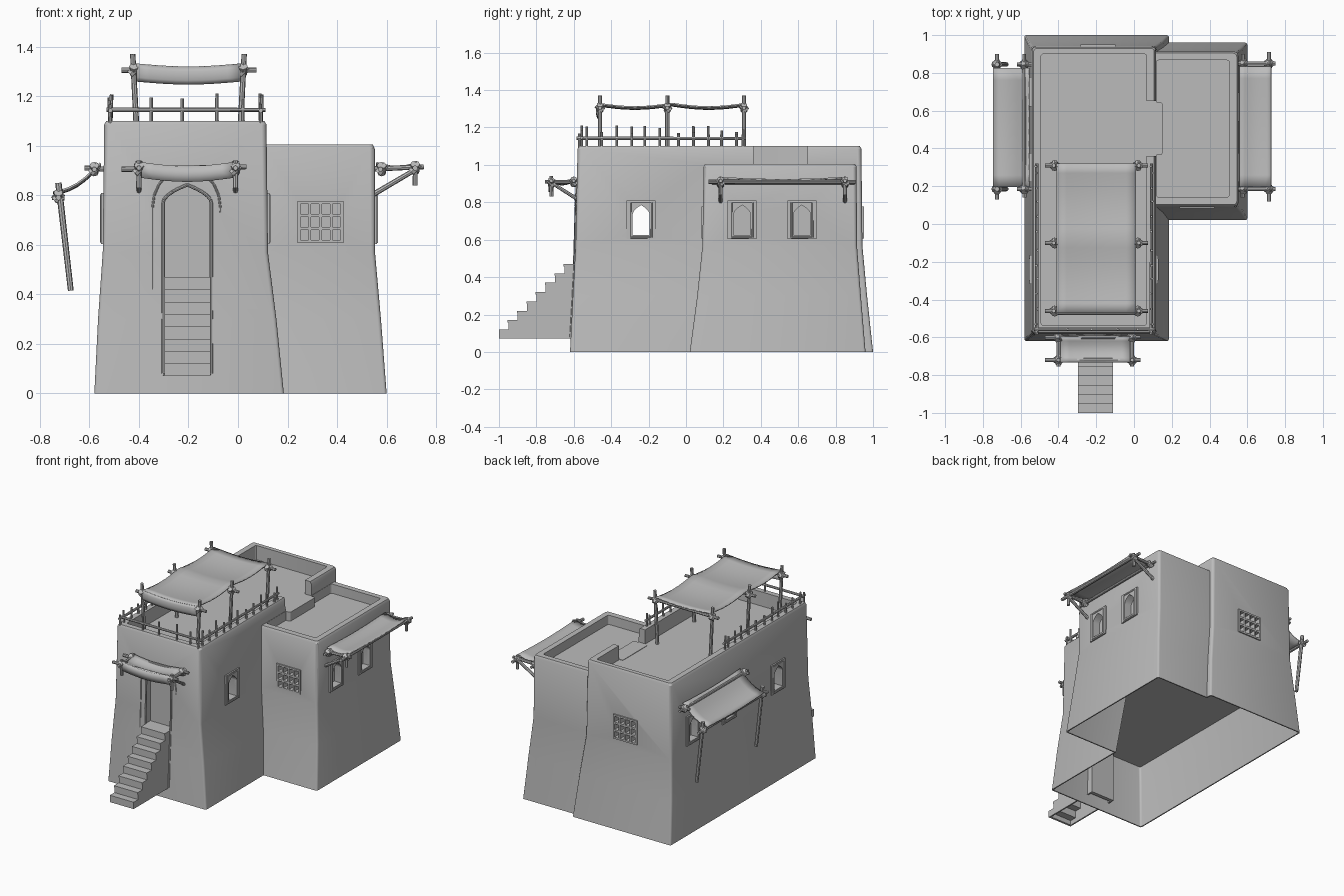
import bpy, bmesh, math, random
from mathutils import Vector

if "Cube" in bpy.data.objects:
    bpy.data.objects.remove(bpy.data.objects["Cube"])

random.seed(4)
clay = bpy.data.materials.new("grey_clay")
clay.diffuse_color = (0.5, 0.5, 0.5, 1)
clay.use_nodes = True
clay.node_tree.nodes["Principled BSDF"].inputs["Base Color"].default_value = clay.diffuse_color


def finish(name, bm, smooth=True):
    bmesh.ops.recalc_face_normals(bm, faces=bm.faces)
    me = bpy.data.meshes.new(name)
    bm.to_mesh(me)
    bm.free()
    me.materials.append(clay)
    ob = bpy.data.objects.new(name, me)
    bpy.context.collection.objects.link(ob)
    if smooth:
        shade(ob)
    return ob


def shade(ob):
    bpy.ops.object.select_all(action='DESELECT')
    ob.select_set(True)
    bpy.context.view_layer.objects.active = ob
    bpy.ops.object.shade_smooth_by_angle(angle=math.radians(30))


def loft(name, rings):
    """Closed solid through rounded rectangles (x0, x1, y0, y1, z, radius)."""
    bm = bmesh.new()
    loops = []
    for x0, x1, y0, y1, z, r in rings:
        loop = []
        for i, (cx, cy) in enumerate([(x1-r, y1-r), (x0+r, y1-r), (x0+r, y0+r), (x1-r, y0+r)]):
            for k in range(4):
                a = math.pi / 2 * (i + k / 3)
                loop.append(bm.verts.new((cx + r*math.cos(a), cy + r*math.sin(a), z)))
        loops.append(loop)
    for a, b in zip(loops, loops[1:]):
        for i in range(16):
            j = (i + 1) % 16
            bm.faces.new((a[i], a[j], b[j], b[i]))
    bm.faces.new(loops[0])
    bm.faces.new(loops[-1])
    return finish(name, bm, False)


def prisms(name, outlines, axis, a, b):
    """Extrude (u, z) outlines from a to b along x or y."""
    bm = bmesh.new()
    for pts in outlines:
        ends = [[bm.verts.new((d, u, z) if axis == 'x' else (u, d, z)) for u, z in pts] for d in (a, b)]
        n = len(pts)
        for i in range(n):
            bm.faces.new((ends[0][i], ends[0][(i+1) % n], ends[1][(i+1) % n], ends[1][i]))
        bm.faces.new(ends[0])
        bm.faces.new(ends[1])
    return finish(name, bm, False)


def rect(u0, u1, z0, z1):
    return [(u0, z0), (u1, z0), (u1, z1), (u0, z1)]


def arch(c, w, z0, spring, top):
    """Pointed arch outline centred on c."""
    half = [(w * (1 - (t / 5) ** 1.9), spring + (top - spring) * t / 5) for t in range(5)]
    return ([(c - w, z0), (c + w, z0)] + [(c + u, z) for u, z in half] + [(c, top)]
            + [(c - u, z) for u, z in reversed(half)])


def combine(ob, tool, op, keep=False):
    m = ob.modifiers.new("cut", 'BOOLEAN')
    m.object, m.operation, m.solver = tool, op, 'EXACT'
    bpy.context.view_layer.objects.active = ob
    bpy.ops.object.modifier_apply(modifier=m.name)
    if not keep:
        bpy.data.objects.remove(tool)


def poles(name, segs):
    """Round sticks, each (start, end, radius)."""
    bm = bmesh.new()
    for p, q, r in segs:
        p, q = Vector(p), Vector(q)
        d = q - p
        mat = d.to_track_quat('Z', 'Y').to_matrix().to_4x4()
        mat.translation = (p + q) / 2
        bmesh.ops.create_cone(bm, cap_ends=True, segments=8, radius1=r, radius2=r * 0.9,
                              depth=d.length, matrix=mat)
    return finish(name, bm)


def knots(name, points):
    """Rope wraps at pole crossings."""
    off = 0.016
    segs = []
    for x, y, z in points:
        segs += [((x-off, y, z-off), (x+off, y, z+off), 0.019), ((x, y-off, z+off), (x, y+off, z-off), 0.019)]
    return poles(name, segs)


def cloth(name, f, nu, nv, thick=0.008):
    """Sheet with f(u, v) giving a position for u, v in 0..1."""
    bm = bmesh.new()
    g = [[bm.verts.new(f(i / nu, j / nv)) for j in range(nv + 1)] for i in range(nu + 1)]
    for i in range(nu):
        for j in range(nv):
            bm.faces.new((g[i][j], g[i+1][j], g[i+1][j+1], g[i][j+1]))
    ob = finish(name, bm)
    m = ob.modifiers.new("thickness", 'SOLIDIFY')
    m.thickness, m.offset = thick, 0
    return ob


# Battered walls: tall tower and lower annex
TOWER = [(-.58, .185, -.62, 1.0, 0, .012), (-.565, .155, -.605, .968, .3, .014), (-.546, .121, -.59, .943, .57, .016),
         (-.54, .115, -.58, .938, 1.085, .02), (-.532, .107, -.572, .93, 1.1, .018)]
ANNEX = [(0, .6, .02, .96, 0, .012), (0, .577, .06, .935, .3, .014), (0, .553, .088, .914, .57, .016),
         (0, .552, .094, .912, .99, .02), (0, .544, .102, .904, 1.005, .018)]
body = loft("building_walls", TOWER)
combine(body, loft("annex", ANNEX), 'UNION')


# Hollow underside below the floor
def cavity(rings):
    t = .008
    inner = [(a+t, b-t, c+t, d-t, z, r) for a, b, c, d, z, r in rings[:2]]
    mid = [p + (q - p) * .48 for p, q in zip(rings[1], rings[2])]
    a, b, c, d, z, r = mid
    low = inner[0][:4] + (-.1, inner[0][5])
    return loft("cavity", [low] + inner + [(a+t, b-t, c+t, d-t, z, r)])


combine(body, cavity(TOWER), 'DIFFERENCE')
combine(body, cavity(ANNEX), 'DIFFERENCE')

# Sunken roofs and the gap between them
for r in [(-.492, .066, -.535, .9, 1.0), (.118, .505, .143, .867, .94), (.03, .2, .36, .65, 1.002)]:
    combine(body, loft("pit", [r + (.012,), r[:4] + (1.3, .012)]), 'DIFFERENCE')
loft("roof_step", [(.04, .15, .365, .645, .9, .01), (.04, .15, .365, .645, 1.003, .01)])

# Shallow doorway
combine(body, prisms("door_cut", [arch(-.205, .095, .47, .77, .84)], 'y', -.7, -.545), 'DIFFERENCE')


# Arched and latticed windows with frames
def window(name, frame, holes, axis, wall, out, depth):
    plate = prisms(name, [frame], axis, wall - .012 * out, wall + .009 * out)
    cut = prisms("hole", holes, axis, wall + .1 * out, wall - depth * out)
    combine(plate, cut, 'DIFFERENCE', True)
    combine(body, cut, 'DIFFERENCE')


for name, y, wall, out, depth in [("right_window_1", .3, .553, 1, .045), ("right_window_2", .62, .553, 1, .045),
                                  ("tower_window", -.24, .119, 1, .35), ("left_window_open", -.24, -.544, -1, .36),
                                  ("left_window_1", .3, -.544, -1, .045), ("left_window_2", .7, -.544, -1, .045)]:
    window(name + "_frame", rect(y-.077, y+.077, .603, .81), [arch(y, .045, .625, .735, .785)], 'x', wall, out, depth)
    edge = [((wall + .008*out, y+s*.056, .612), (wall + .008*out, y+s*.056, .8), .005) for s in (-1, 1)]
    edge += [((wall + .008*out, y-.056, z), (wall + .008*out, y+.056, z), .005) for z in (.612, .8)]
    poles(name + "_trim", edge)
for name, x, wall, out in [("front_lattice", .333, .091, -1), ("back_lattice", -.19, .942, 1)]:
    cells = [rect(x + (i-1.5)*.043 - .016, x + (i-1.5)*.043 + .016, .692 + (k-1)*.053 - .02, .692 + (k-1)*.053 + .02)
             for i in range(4) for k in range(3)]
    window(name, rect(x - .093, x + .093, .607, .777), cells, 'y', wall, out, .05)
shade(body)


# Door trim and plaster hood
def trim(name, pts, r):
    return poles(name, [(a, b, r) for a, b in zip(pts, pts[1:])])


def wall_y(z):
    return -.588 - max(0, .57 - z) * .056


door = [(-.108, .08), (-.108, .3)] + arch(-.205, .097, .47, .77, .842)[1:] + [(-.302, .3), (-.302, .08), (-.108, .08)]
trim("door_trim", [(x, wall_y(z), z) for x, z in door], .007)
hood = [(-.345, .42), (-.345, .73)] + [(-.208 - .137*math.cos(a*math.pi/10), .75 + .16*math.sin(a*math.pi/10))
                                       for a in range(11)] + [(-.07, .73)]
trim("door_hood", [(x, wall_y(z) + .002, z) for x, z in hood], .005)

# Stairs, hollow underneath
steps = [(-1.0, .072)]
for i in range(8):
    y, z = -1 + i * .05, .12 + i * .05
    steps += [(y, z - .012), (y - (.004 if i else 0), z - .012), (y - (.004 if i else 0), z), (y + .05, z)]
steps += [(-.56, .47), (-.56, .072)]
stairs = prisms("stairs", [steps], 'x', -.297, -.112)
under = [(-.985, .0)]
for i in range(8):
    under += [(-.985 + i * .05, .105 + i * .05), (-.935 + i * .05, .105 + i * .05)]
combine(stairs, prisms("stair_hollow", [under + [(-.585, .0)]], 'x', -.287, -.122), 'DIFFERENCE')

# Roof railing
rail = []
for y in (-.57, -.53, -.45, -.37, -.29, -.22, -.14, -.04, .04, .12, .19, .27, .305):
    for x in (-.515, .092):
        rail.append(((x, y, 1.06), (x + random.uniform(-.006, .006), y, random.uniform(1.16, 1.215)), .0075))
for x in (-.35, -.225, -.085, .02):
    rail.append(((x, -.557, 1.06), (x, -.557, random.uniform(1.18, 1.21)), .0075))
rail += [((x, -.585, 1.142), (x, .32, 1.142), .009) for x in (-.515, .092)]
rail.append(((-.53, -.557, 1.145), (.11, -.557, 1.145), .009))
poles("roof_railing", rail)

# Roof awning
sticks, ties = [], []
for y in (-.46, -.1, .31):
    for x, lean in ((-.415, -.01), (.015, .01)):
        sticks.append(((x - lean, y, .98), (x + lean, y, 1.37), .012))
        ties.append((x + lean/2, y, 1.305))
    sticks.append(((-.47, y, 1.305), (.075, y, 1.305), .011))
poles("awning_posts", sticks)
knots("awning_ties", ties)


def roof_sheet(u, v):
    sag = .018 * abs(math.sin(2 * math.pi * v)) + .012 * math.sin(math.pi * u)
    return (-.41 + .42 * u, -.47 + .79 * v, 1.328 - sag)


cloth("awning_cloth", roof_sheet, 8, 16)
cloth("awning_flap", lambda u, v: (-.41 + .42*u, -.47 - .008*math.sin(math.pi*v),
                                   1.328 - .012*math.sin(math.pi*u) - .068*v), 8, 4)

# Door awning
sticks, ties = [], []
for x in (-.4, -.01):
    sticks += [((x, -.56, .91), (x, -.755, .91), .011), ((x, -.57, .81), (x, -.72, .905), .01),
               ((x, -.72, .83), (x, -.72, .94), .011)]
    ties += [(x, -.72, .905), (x, -.6, .91)]
sticks += [((-.47, y, .905), (.035, y, .915), .011) for y in (-.72, -.6)]
poles("door_awning_poles", sticks)
knots("door_awning_ties", ties)
cloth("door_awning_cloth", lambda u, v: (-.39 + .37*u, -.595 - .135*v,
                                         .93 - .016*math.sin(math.pi*u) - .02*math.sin(math.pi*v)), 8, 6)
cloth("door_awning_flap", lambda u, v: (-.39 + .37*u, -.73, .93 - .016*math.sin(math.pi*u) - .06*v), 8, 2)

# Right awning
sticks, ties = [], []
for y in (.185, .85):
    sticks += [((.52, y, .905), (.75, y, .915), .011), ((.54, y, .8), (.71, y, .9), .011),
               ((.715, y, .84), (.715, y, .935), .01)]
    ties += [(.715, y, .91), (.58, y, .905)]
sticks += [((.715, .12, .91), (.715, .91, .91), .011), ((.575, .14, .905), (.575, .9, .905), .01)]
poles("right_awning_poles", sticks)
knots("right_awning_ties", ties)
cloth("right_awning_cloth", lambda u, v: (.558 + .168*v, .195 + .64*u, .931 - .01*math.sin(math.pi*u)
                                          - .016*math.sin(math.pi*v)), 10, 6)

# Left awning on leaning props
sticks, ties = [], []
for y in (.185, .845):
    sticks += [((-.725, y, .85), (-.675, y, .415), .013), ((-.53, y, .905), (-.62, y, .91), .011),
               ((-.7, y, .79), (-.75, y, .79), .011)]
    ties += [(-.725, y, .795), (-.58, y, .905)]
sticks += [((-.58, .14, .905), (-.58, .9, .905), .01), ((-.725, .13, .79), (-.725, .9, .79), .011)]
poles("left_awning_poles", sticks)
knots("left_awning_ties", ties)
cloth("left_awning_cloth", lambda u, v: (-.555 - .19*v, .195 + .63*u, .93 - .118*v - .025*math.sin(math.pi*v)
                                         - .01*math.sin(math.pi*u)), 10, 6)
